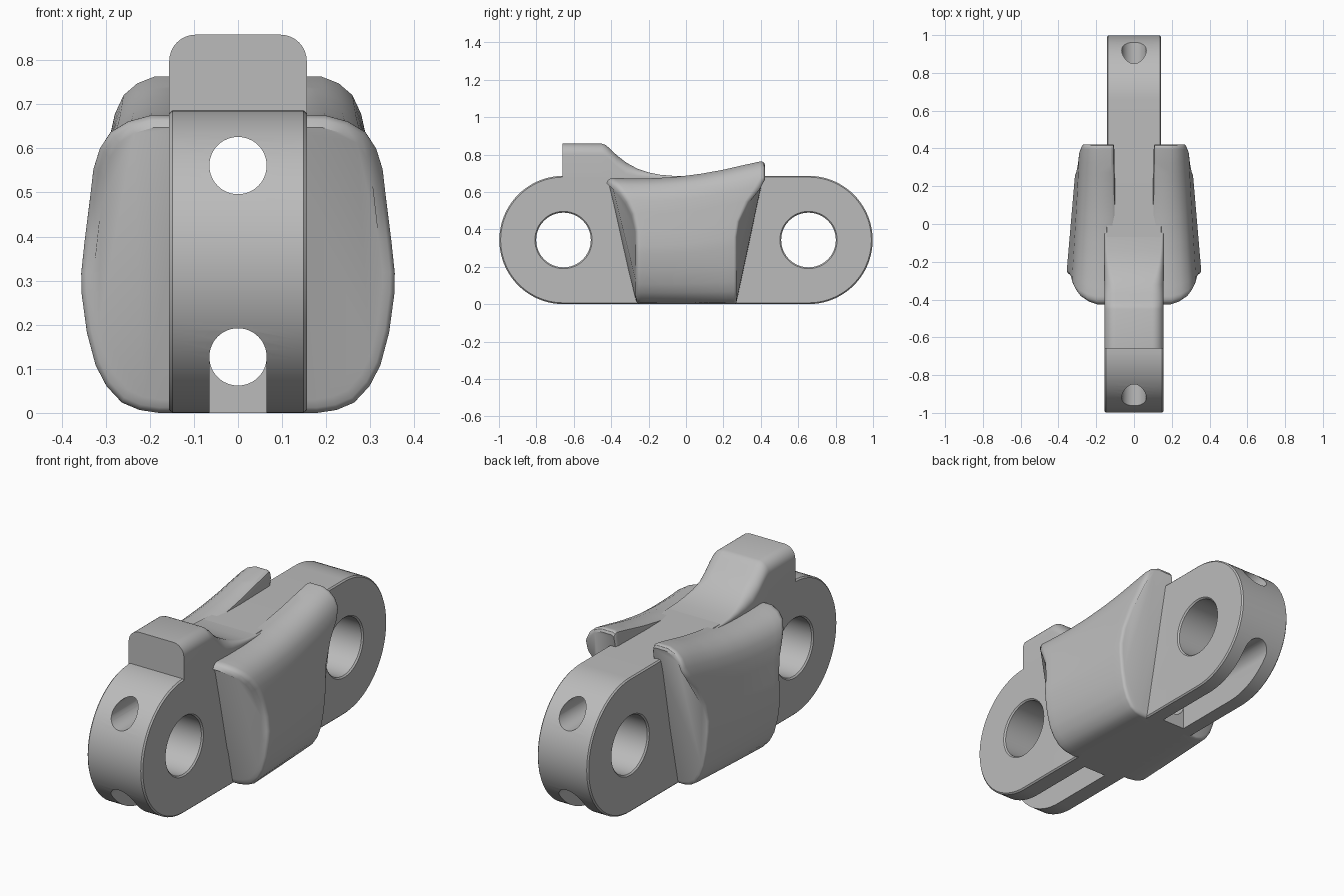
import bpy, bmesh
from math import sin, cos, pi, radians, sqrt
from mathutils import Vector

cube = bpy.data.objects.get("Cube")
if cube:
    bpy.data.objects.remove(cube)

steel = bpy.data.materials.new("plain grey steel")
steel.use_nodes = True
GREY = (0.5, 0.5, 0.5, 1)
steel.diffuse_color = GREY
steel.node_tree.nodes["Principled BSDF"].inputs["Base Color"].default_value = GREY

R = 0.343          # end radius of the link
PIVOT = 0.655      # pivot distance from the middle
WIDE, SLIM = 0.156, 0.144   # half widths at the front and back


def make(name, bm):
    bmesh.ops.recalc_face_normals(bm, faces=bm.faces)
    mesh = bpy.data.meshes.new(name)
    bm.to_mesh(mesh)
    bm.free()
    obj = bpy.data.objects.new(name, mesh)
    bpy.context.collection.objects.link(obj)
    mesh.materials.append(steel)
    return obj


def loft(name, sections):
    """Skin closed rings of equal length and cap both ends."""
    bm = bmesh.new()
    rings = [[bm.verts.new(p) for p in ring] for ring in sections]
    n = len(rings[0])
    for a, b in zip(rings, rings[1:]):
        for i in range(n):
            j = (i + 1) % n
            bm.faces.new((a[i], a[j], b[j], b[i]))
    bm.faces.new(rings[0])
    bm.faces.new(rings[-1])
    return make(name, bm)


def smooth(obj):
    bpy.ops.object.select_all(action='DESELECT')
    obj.select_set(True)
    bpy.context.view_layer.objects.active = obj
    bpy.ops.object.shade_smooth_by_angle(angle=radians(32))


def cut(target, cutter):
    mod = target.modifiers.new("cut", 'BOOLEAN')
    mod.operation, mod.solver, mod.object = 'DIFFERENCE', 'EXACT', cutter
    bpy.context.view_layer.objects.active = target
    bpy.ops.object.modifier_apply(modifier=mod.name)
    bpy.data.objects.remove(cutter)


def circle(r, n=64):
    return [(r * cos(2 * pi * i / n), r * sin(2 * pi * i / n)) for i in range(n)]


def interp(points, t):
    for (a, va), (b, vb) in zip(points, points[1:]):
        if t <= b:
            k = max(0, (t - a) / (b - a))
            return va + (vb - va) * k
    return points[-1][1]


# Link body: stadium plate with a fine edge chamfer, slimmer at the back
SEG = 40


def stadium(x, r):
    ring = []
    for side in (1, -1):
        for i in range(SEG + 1):
            a = -pi / 2 + pi * i / SEG
            ring.append((x, side * (PIVOT + r * cos(a)), R + side * r * sin(a)))
    return ring


c = 0.007
body = loft("link_body", [stadium(-0.15, R - c), stadium(-0.15 + c, R),
                          stadium(0.15 - c, R), stadium(0.15, R - c)])
bm = bmesh.new()
bm.from_mesh(body.data)
for y in (-0.2, 0.2):
    bmesh.ops.bisect_plane(bm, geom=bm.verts[:] + bm.edges[:] + bm.faces[:],
                           plane_co=(0, y, 0), plane_no=(0, 1, 0))
for v in bm.verts:
    v.co.x *= (WIDE if v.co.y < 0 else SLIM) / 0.15
bm.to_mesh(body.data)
bm.free()

# Pivot holes with chamfered rims
for y, w in ((-PIVOT, WIDE), (PIVOT, SLIM)):
    steps = [(-w - 0.05, 0.203), (-w + c, 0.146), (w - c, 0.146), (w + 0.05, 0.203)]
    cut(body, loft("pivot_cutter",
                   [[(x, y + p, R + q) for p, q in circle(r)] for x, r in steps]))

# Long bores through the body, and open slots under both ends
for z in (0.561, 0.127):
    cut(body, loft("bore_cutter",
                   [[(p, y, z + q) for p, q in circle(0.065, 48)] for y in (-1.2, 1.2)]))
for side in (-1, 1):
    cut(body, loft("slot_cutter",
                   [[(-0.065, side * y, -0.1), (0.065, side * y, -0.1),
                     (0.065, side * y, 0.127), (-0.065, side * y, 0.127)]
                    for y in (0.3, 1.2)]))
smooth(body)

# Drive tooth: rounded block that sweeps down to the top of the body
crest = [(-0.66, 0.858), (-0.45, 0.858), (-0.432, 0.852), (-0.41, 0.835),
         (-0.37, 0.796), (-0.32, 0.757), (-0.26, 0.724), (-0.2, 0.704),
         (-0.14, 0.692), (-0.07, 0.686), (0, 0.682)]


def tooth_ring(y, h):
    r = min(0.06, max(0.004, (h - 0.675) * 0.8))
    arc = [(WIDE - r + r * cos(pi / 16 * i), h - r + r * sin(pi / 16 * i)) for i in range(9)]
    half = [(WIDE, 0.65)] + arc
    ring = half + [(-x, z) for x, z in reversed(half)]
    return [(x, y, z) for x, z in ring]


smooth(loft("drive_tooth", [tooth_ring(y, h) for y, h in crest]))

# Side wings: bulging cheeks, flared at the top and rising to the back
cheek = [(0.09, 0), (0.18, 0), (0.225, 0.01), (0.265, 0.035), (0.3, 0.09),
         (0.325, 0.16), (0.345, 0.27), (0.357, 0.4), (0.358, 0.47), (0.35, 0.58),
         (0.338, 0.72), (0.33, 0.82), (0.315, 0.89), (0.29, 0.945), (0.25, 0.98),
         (0.2, 1), (0.11, 1), (0.095, 0.99), (0.09, 0.965)]
rise = [(0, 0.676), (0.15, 0.672), (0.3, 0.673), (0.45, 0.681), (0.6, 0.696),
        (0.75, 0.718), (0.9, 0.748), (1, 0.768)]


def wing_ring(side, s, inset):
    top = interp(rise, s)
    narrow = 1 - 0.23 * s
    ring = []
    for x, f in cheek:
        z = f * top
        front = -0.27 - 0.16 * max(0, (z - 0.35) / 0.33) ** 2.2
        back = 0.272 + 0.15 * min(1, max(0, (z - 0.35) / 0.31)) ** 2
        x = 0.155 + (x - 0.155) * narrow * (1 - inset / 0.2)
        z = R + (z - R) * (1 - inset / R)
        ring.append((side * x, front + (back - front) * s, z))
    return ring


ROUND = 0.03
ease = [i / 5 for i in range(6)]
lead = [(k * 0.05, ROUND * (1 - sqrt(1 - (1 - k) ** 2))) for k in ease]
stations = lead + [(0.05 + 0.9 * i / 16, 0) for i in range(1, 16)]
stations += [(1 - k * 0.6, e * 0.6) for k, e in reversed(lead)]
for side, label in ((1, "left_wing"), (-1, "right_wing")):
    smooth(loft(label, [wing_ring(side, s, e) for s, e in stations]))
